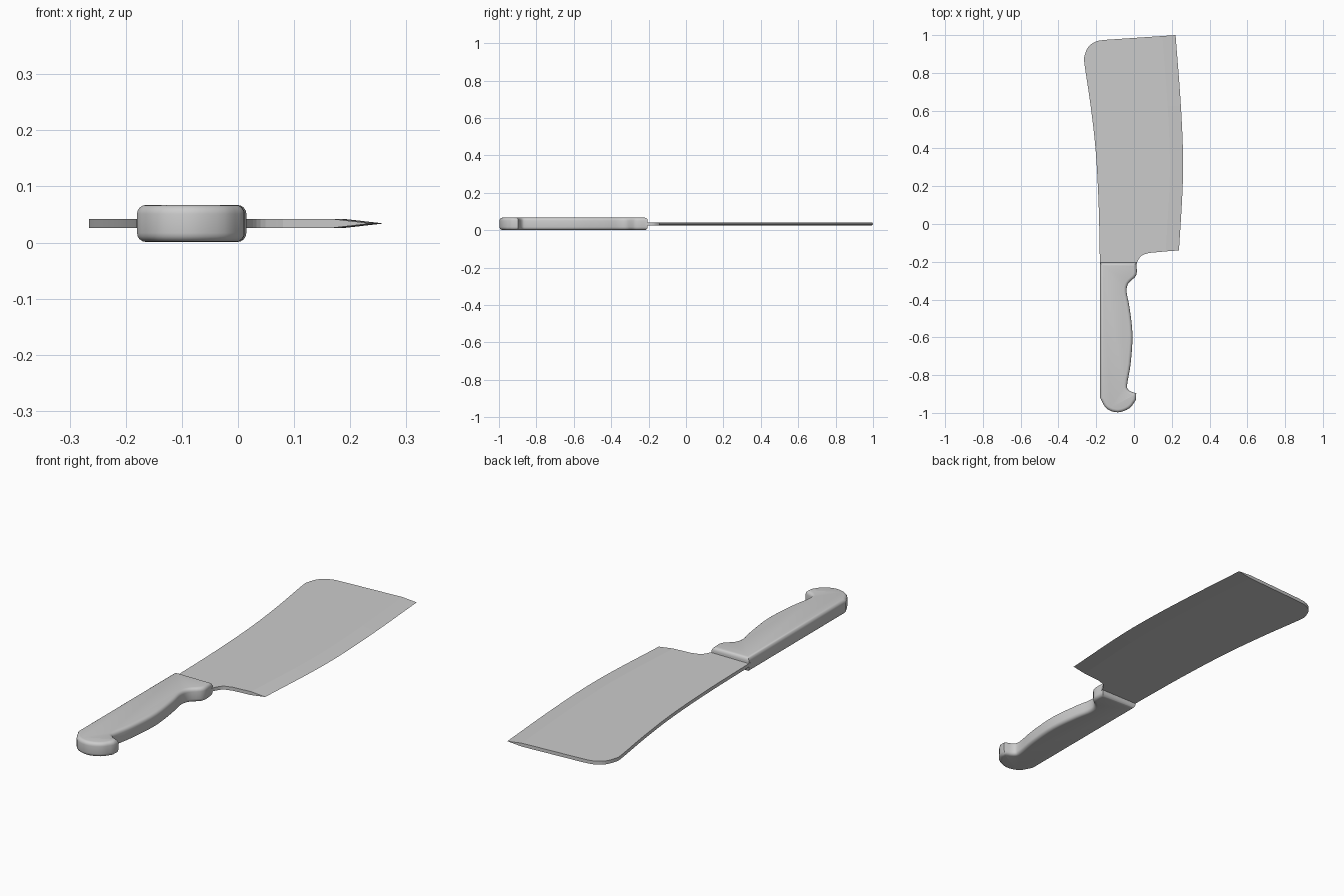
import bpy
import bmesh
from mathutils import Vector

cube = bpy.data.objects.get("Cube")
if cube:
    bpy.data.objects.remove(cube, do_unlink=True)

MID = 0.034          # height of the flat middle plane
BLADE_HALF = 0.008
HANDLE_HALF = 0.033
GRIND = 0.07         # width of the sharpened strip

steel = bpy.data.materials.new("plain grey")
steel.use_nodes = True
grey = (0.6, 0.6, 0.6, 1.0)
steel.diffuse_color = grey
steel.node_tree.nodes["Principled BSDF"].inputs["Base Color"].default_value = grey


def smooth_run(points, steps=4):
    """Catmull-Rom curve through the points, sharp only at its ends."""
    p = [Vector(q) for q in points]
    p = [2 * p[0] - p[1]] + p + [2 * p[-1] - p[-2]]
    out = []
    for a, b, c, d in zip(p, p[1:], p[2:], p[3:]):
        for i in range(steps):
            t = i / steps
            out.append(0.5 * (2 * b + (c - a) * t + (2 * a - 5 * b + 4 * c - d) * t ** 2
                              + (3 * b - a - 3 * c + d) * t ** 3))
    return out + [p[-2]]


def ring(bm, points, z):
    return [bm.verts.new((p.x, p.y, z)) for p in points]


def finish(bm, name, angle):
    bmesh.ops.recalc_face_normals(bm, faces=bm.faces)
    mesh = bpy.data.meshes.new(name)
    bm.to_mesh(mesh)
    bm.free()
    mesh.materials.append(steel)
    obj = bpy.data.objects.new(name, mesh)
    bpy.context.collection.objects.link(obj)
    bpy.ops.object.select_all(action='DESELECT')
    obj.select_set(True)
    bpy.context.view_layer.objects.active = obj
    bpy.ops.object.shade_smooth_by_angle(angle=angle)


# Blade: flat body with a wedge ground along the cutting edge
spine = smooth_run([(-0.18, -0.23), (-0.187, 0.10), (-0.203, 0.39), (-0.23, 0.63),
                    (-0.262, 0.845), (-0.262, 0.89), (-0.24, 0.94), (-0.198, 0.967),
                    (-0.15, 0.975)])
edge = smooth_run([(0.22, 1.0), (0.246, 0.66), (0.259, 0.39), (0.257, 0.18), (0.238, -0.14)])
heel = smooth_run([(0.08, -0.153), (0.04, -0.168), (0.018, -0.2), (0.01, -0.23)])
shoulder = [p - Vector((GRIND, 0.005)) for p in edge]
body = spine + shoulder + heel

bm = bmesh.new()
top = ring(bm, body, MID + BLADE_HALF)
low = ring(bm, body, MID - BLADE_HALF)
tip = ring(bm, edge, MID)
bm.faces.new(top)
bm.faces.new(low)
first, last = len(spine), len(spine) + len(edge) - 1
for i in range(len(body)):
    j = (i + 1) % len(body)
    if first <= i < last:
        k = i - first
        bm.faces.new((top[i], top[j], tip[k + 1], tip[k]))
        bm.faces.new((low[i], low[j], tip[k + 1], tip[k]))
    else:
        bm.faces.new((top[i], top[j], low[j], low[i]))
bm.faces.new((top[first], low[first], tip[0]))
bm.faces.new((top[last], low[last], tip[-1]))
finish(bm, "blade", 0.07)

# Handle: contoured grip with a rounded rim on both faces
grip = smooth_run([(0.012, -0.205), (0.012, -0.27), (-0.03, -0.315), (-0.039, -0.36),
                   (-0.024, -0.44), (-0.008, -0.585), (-0.018, -0.74), (-0.036, -0.85),
                   (-0.027, -0.88), (0.012, -0.897)])
butt = smooth_run([(0.011, -0.93), (-0.024, -0.975), (-0.085, -0.997), (-0.145, -0.977),
                   (-0.18, -0.92)])
outline = grip + butt + [Vector((-0.18, -0.205))]

bm = bmesh.new()
top = ring(bm, outline, MID + HANDLE_HALF)
low = ring(bm, outline, MID - HANDLE_HALF)
caps = [bm.faces.new(top), bm.faces.new(low)]
for i in range(len(outline)):
    j = (i + 1) % len(outline)
    bm.faces.new((top[i], top[j], low[j], low[i]))
bmesh.ops.recalc_face_normals(bm, faces=bm.faces)
rim = [e for face in caps for e in face.edges]
bmesh.ops.bevel(bm, geom=rim, offset=0.016, offset_type='OFFSET', segments=4,
                profile=0.5, affect='EDGES', clamp_overlap=False)
finish(bm, "handle", 0.7)
